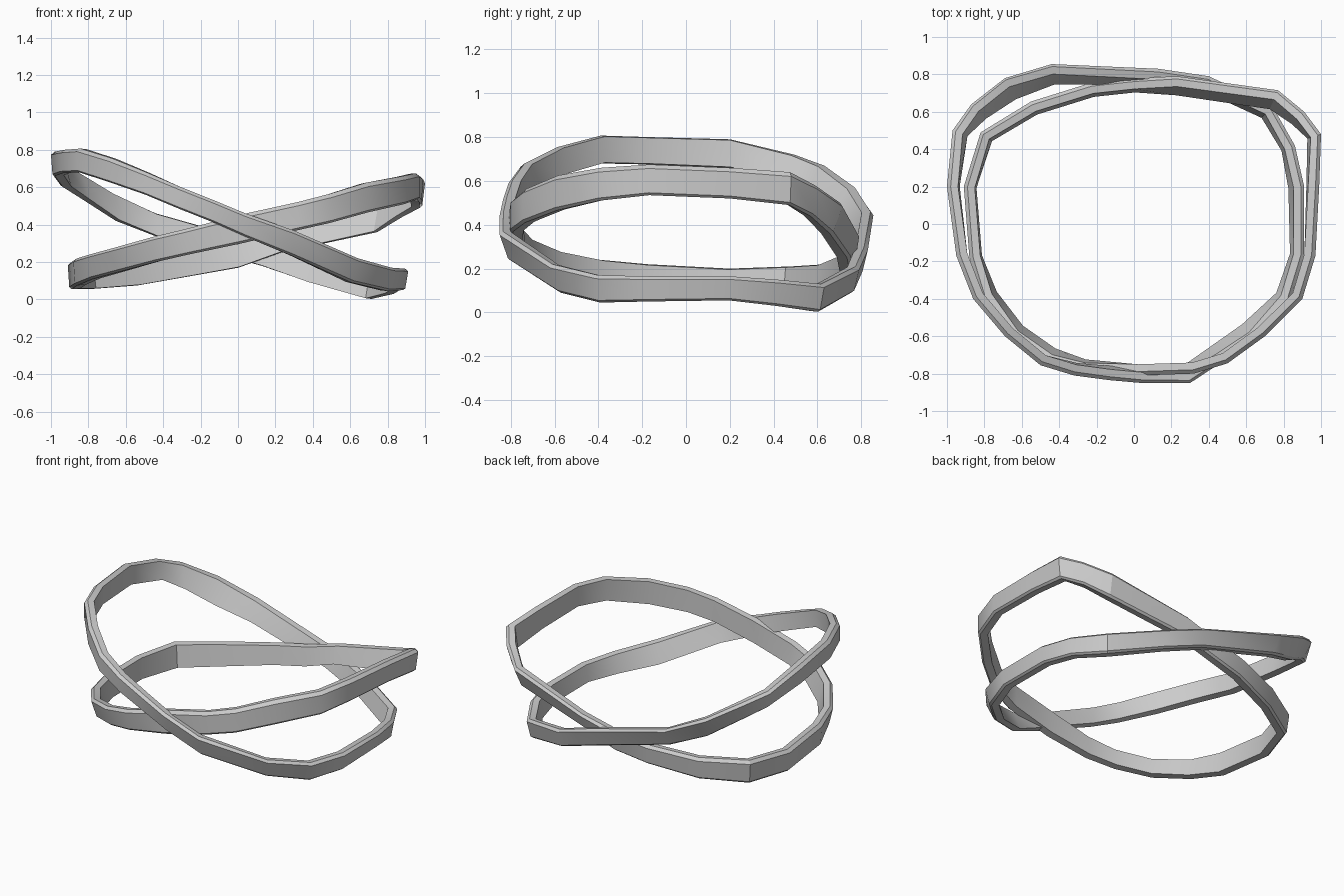
import bpy, bmesh, math
from mathutils import Vector

THICK = 0.06
# Stations: outer x, outer y, top z, bottom z, inward lean of the lower edge
RING_HIGH_LEFT = [
    (.91, .20, .165, .055, .03), (.91, -.17, .165, .05, .02), (.835, -.41, .17, .045, .03),
    (.65, -.62, .22, .09, .06), (.30, -.85, .37, .235, .05), (.04, -.85, .46, .335, .03),
    (-.13, -.835, .53, .41, .02), (-.32, -.81, .605, .485, .01), (-.50, -.755, .68, .56, 0),
    (-.69, -.60, .755, .625, 0), (-.86, -.40, .807, .68, 0), (-.95, -.17, .80, .675, 0),
    (-1.0, .20, .79, .66, .01), (-.97, .50, .72, .60, .03), (-.87, .64, .67, .53, .06),
    (-.69, .78, .57, .42, .08), (-.44, .855, .46, .335, .06), (.13, .83, .30, .18, .03),
    (.40, .79, .21, .09, .03), (.74, .63, .13, .003, .03), (.86, .42, .15, .03, .02)]
RING_HIGH_RIGHT = [
    (.99, .20, .66, .52, .01), (.97, -.17, .675, .535, 0), (.90, -.40, .66, .51, 0),
    (.70, -.60, .625, .465, 0), (.50, -.745, .565, .41, 0), (.32, -.80, .52, .37, 0),
    (.02, -.81, .455, .30, 0), (-.27, -.80, .38, .24, .02), (-.46, -.75, .335, .20, .04),
    (-.66, -.61, .28, .15, .04), (-.81, -.40, .24, .11, .03), (-.88, -.18, .22, .075, .01),
    (-.91, .20, .20, .055, .01), (-.82, .49, .21, .055, .02), (-.55, .655, .22, .075, .02),
    (-.23, .755, .26, .13, .02), (0, .78, .30, .17, .02), (.23, .79, .36, .25, .05),
    (.77, .715, .50, .36, .06), (.91, .60, .58, .44, .04), (1.0, .48, .64, .49, .02)]

# Band cross-section: (inward fraction of thickness, height fraction), chamfered outside
SECTION = [(0, .08), (0, .87), (.35, 1), (1, .97), (1, .03), (.2, 0)]


def band(name, stations):
    bm = bmesh.new()
    n = len(stations)
    rings = []
    for i, (x, y, top, bot, lean) in enumerate(stations):
        a, b = stations[i - 1], stations[(i + 1) % n]
        p = Vector((x, y))
        t = (p - Vector(a[:2])).normalized() + (Vector(b[:2]) - p).normalized()
        inward = Vector((t.y, -t.x)).normalized()
        # Stations run clockwise in plan; flip to face the centre
        if inward.dot(p) > 0:
            inward.negate()
        ring = []
        for u, h in SECTION:
            q = p + inward * (u * THICK + lean * (.87 - h))
            ring.append(bm.verts.new((q.x, q.y, bot + (top - bot) * h)))
        rings.append(ring)
    # Bridge neighbouring sections around the closed loop
    k = len(SECTION)
    for i in range(n):
        r, s = rings[i], rings[(i + 1) % n]
        for j in range(k):
            bm.faces.new((r[j], r[(j + 1) % k], s[(j + 1) % k], s[j]))
    bmesh.ops.recalc_face_normals(bm, faces=bm.faces)
    me = bpy.data.meshes.new(name)
    bm.to_mesh(me)
    bm.free()
    ob = bpy.data.objects.new(name, me)
    bpy.context.collection.objects.link(ob)
    bpy.ops.object.select_all(action='DESELECT')
    ob.select_set(True)
    bpy.context.view_layer.objects.active = ob
    bpy.ops.object.shade_smooth_by_angle(angle=math.radians(30))
    return ob


# Two crossing, oppositely tilted bands
band("left_raised_band", RING_HIGH_LEFT)
band("right_raised_band", RING_HIGH_RIGHT)
